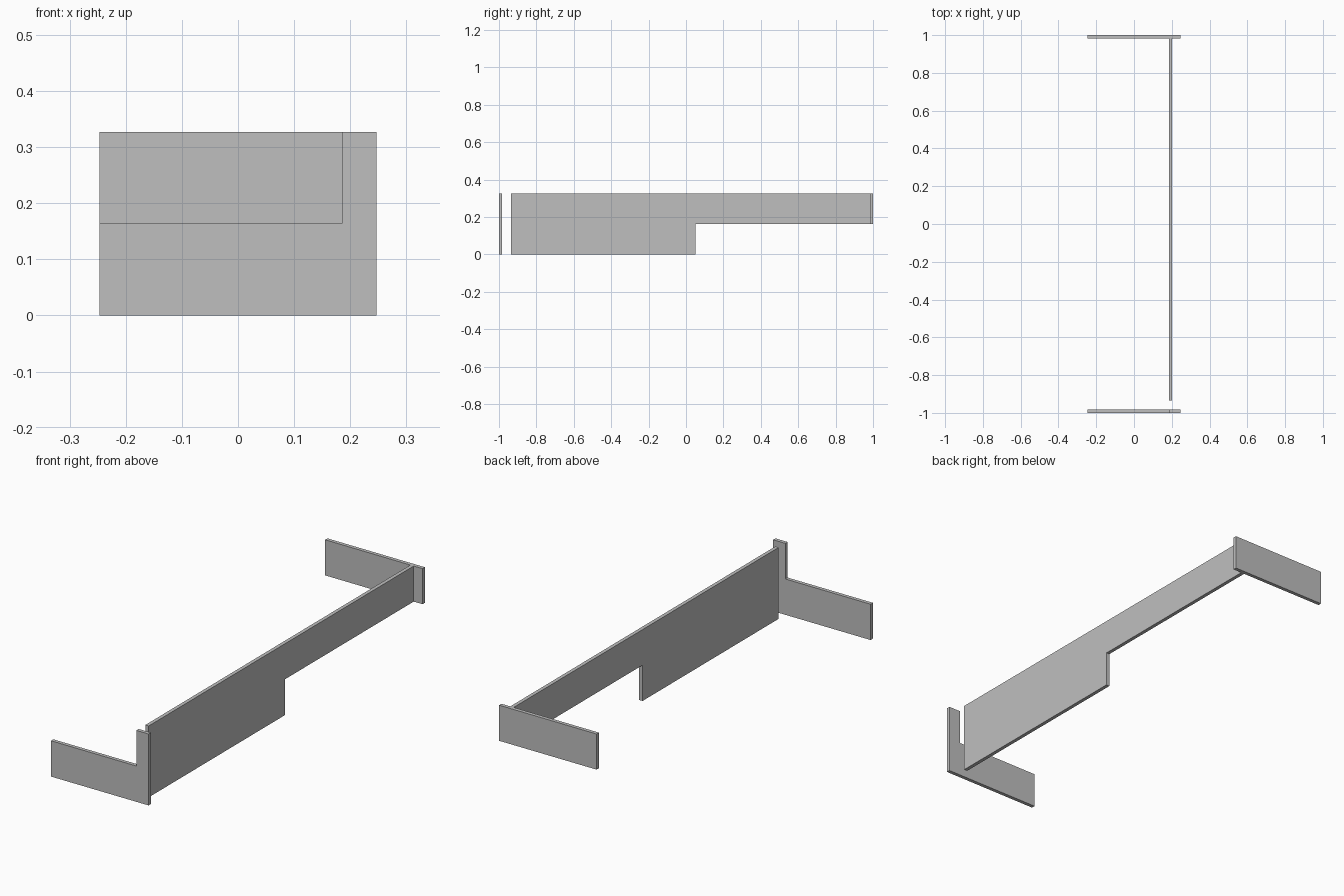
import bpy
import bmesh
from mathutils import Vector

if "Cube" in bpy.data.objects:
    bpy.data.objects.remove(bpy.data.objects["Cube"])

T = 0.017            # panel thickness
H, MID = 0.327, 0.164  # full height and step height
W = 0.247            # half width of the end panels
X0 = 0.185           # inner face of the long panel

grey = bpy.data.materials.new("light_grey")
grey.diffuse_color = (0.52, 0.52, 0.52, 1.0)
grey.use_nodes = True
grey.node_tree.nodes["Principled BSDF"].inputs["Base Color"].default_value = grey.diffuse_color


def panel(name, outline, offset):
    """Extrude a closed outline of 3D points along offset."""
    bm = bmesh.new()
    face = bm.faces.new([bm.verts.new(p) for p in outline])
    ext = bmesh.ops.extrude_face_region(bm, geom=[face], use_keep_orig=True)
    moved = [v for v in ext["geom"] if isinstance(v, bmesh.types.BMVert)]
    bmesh.ops.translate(bm, verts=moved, vec=Vector(offset))
    bmesh.ops.recalc_face_normals(bm, faces=bm.faces)
    mesh = bpy.data.meshes.new(name)
    bm.to_mesh(mesh)
    bm.free()
    mesh.materials.append(grey)
    obj = bpy.data.objects.new(name, mesh)
    bpy.context.collection.objects.link(obj)


# Front end panel: low board with an upright at its right end
front = [(-W, 0), (W, 0), (W, H), (X0, H), (X0, MID), (-W, MID)]
panel("front_panel", [(x, -1, z) for x, z in front], (0, T, 0))

# Back end panel: raised plain board
back = [(-W, MID), (W, MID), (W, H), (-W, H)]
panel("back_panel", [(x, 1 - T, z) for x, z in back], (0, T, 0))

# Long side panel: deep towards the front, shallow towards the back
side = [(-0.935, 0), (0.05, 0), (0.05, MID), (1 - T, MID), (1 - T, H), (-0.935, H)]
panel("long_side_panel", [(X0, y, z) for y, z in side], (T, 0, 0))
